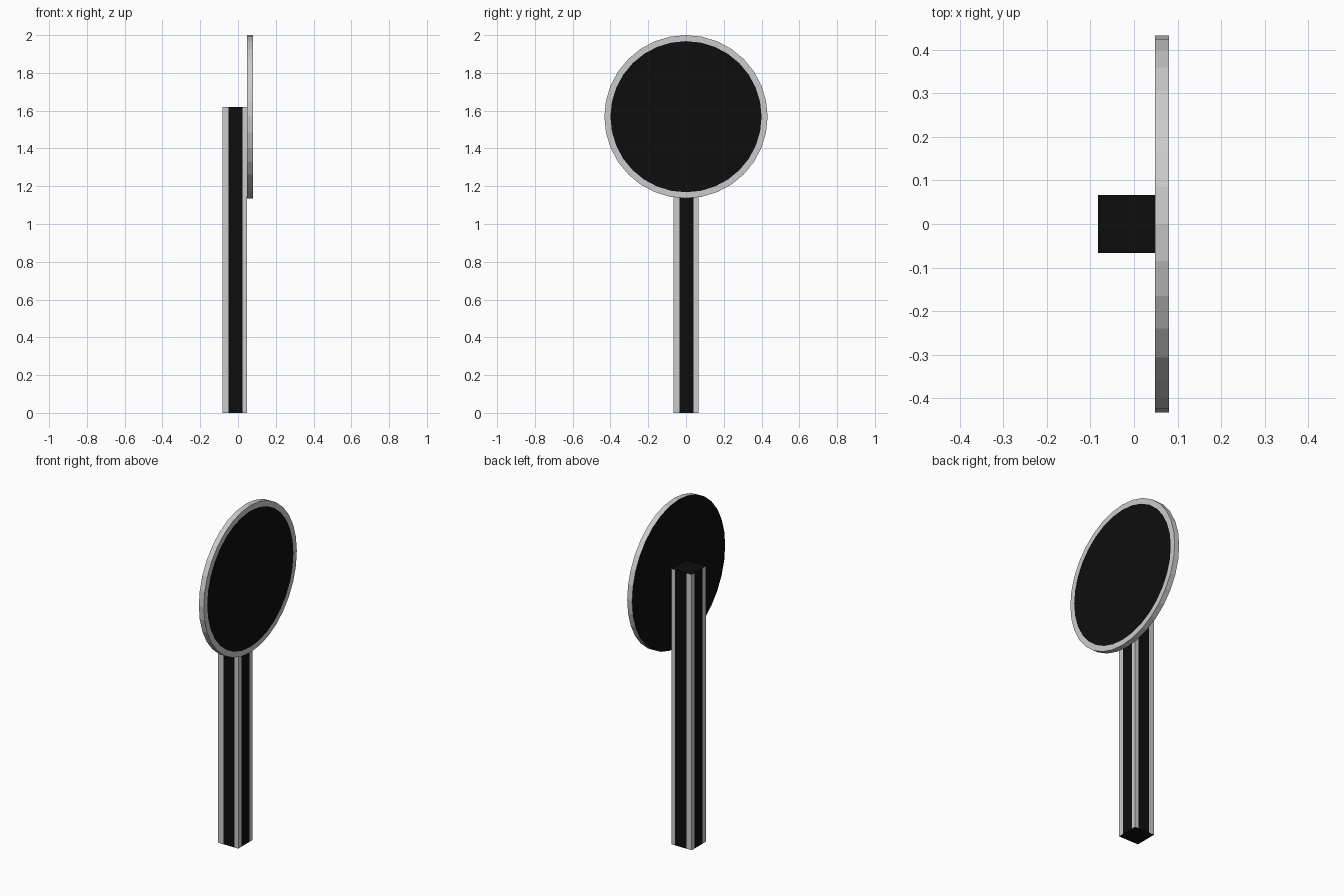
import bpy, bmesh, math
from mathutils import Vector

if "Cube" in bpy.data.objects:
    bpy.data.objects.remove(bpy.data.objects["Cube"])


def material(name, colour):
    m = bpy.data.materials.new(name)
    m.diffuse_color = colour
    m.use_nodes = True
    m.node_tree.nodes["Principled BSDF"].inputs["Base Color"].default_value = m.diffuse_color
    return m


GREY = material("grey", (0.6, 0.6, 0.6, 1))
BLACK = material("black", (0.004, 0.004, 0.004, 1))


def finish(bm, name):
    bmesh.ops.recalc_face_normals(bm, faces=bm.faces[:])
    mesh = bpy.data.meshes.new(name)
    bm.to_mesh(mesh)
    bm.free()
    mesh.materials.append(GREY)
    mesh.materials.append(BLACK)
    obj = bpy.data.objects.new(name, mesh)
    bpy.context.collection.objects.link(obj)


# Square post: grey corners, a black stripe down each side, black ends
X = (-0.083, -0.049, 0.025, 0.048)
Y = (-0.066, -0.034, 0.040, 0.066)
outline = ([(x, Y[0]) for x in X[:3]] + [(X[3], y) for y in Y[:3]]
           + [(x, Y[3]) for x in X[:0:-1]] + [(X[0], y) for y in Y[:0:-1]])
bm = bmesh.new()
base = bm.faces.new([bm.verts.new((x, y, 0)) for x, y in outline])
base.material_index = 1
top = bmesh.ops.extrude_face_region(bm, geom=[base], use_keep_orig=True)["geom"]
bmesh.ops.translate(bm, vec=(0, 0, 1.62),
                    verts=[v for v in top if isinstance(v, bmesh.types.BMVert)])
for f in bm.faces:
    cap = max(v.co.z for v in f.verts) - min(v.co.z for v in f.verts) < 0.01
    c = f.calc_center_bounds()
    stripe = (abs(c.x - (X[1] + X[2]) / 2) < 0.01
              or abs(c.y - (Y[1] + Y[2]) / 2) < 0.01)
    f.material_index = int(cap or stripe)
finish(bm, "post")

# Round sign: grey rim, black back, black front panel inside a grey border
SIDES, RADIUS, INNER, CENTRE = 32, 0.432, 0.40, 1.568


def ring(bm, x, r):
    return [bm.verts.new((x, r * math.cos(a), CENTRE + r * math.sin(a)))
            for a in (2 * math.pi * i / SIDES for i in range(SIDES))]


bm = bmesh.new()
loops = [ring(bm, 0.048, RADIUS), ring(bm, 0.08, RADIUS), ring(bm, 0.08, INNER)]
for a, b in zip(loops, loops[1:]):
    for i in range(SIDES):
        j = (i + 1) % SIDES
        bm.faces.new((a[i], a[j], b[j], b[i]))
for loop in (loops[0], loops[2]):
    bm.faces.new(loop).material_index = 1
finish(bm, "sign_disc")
